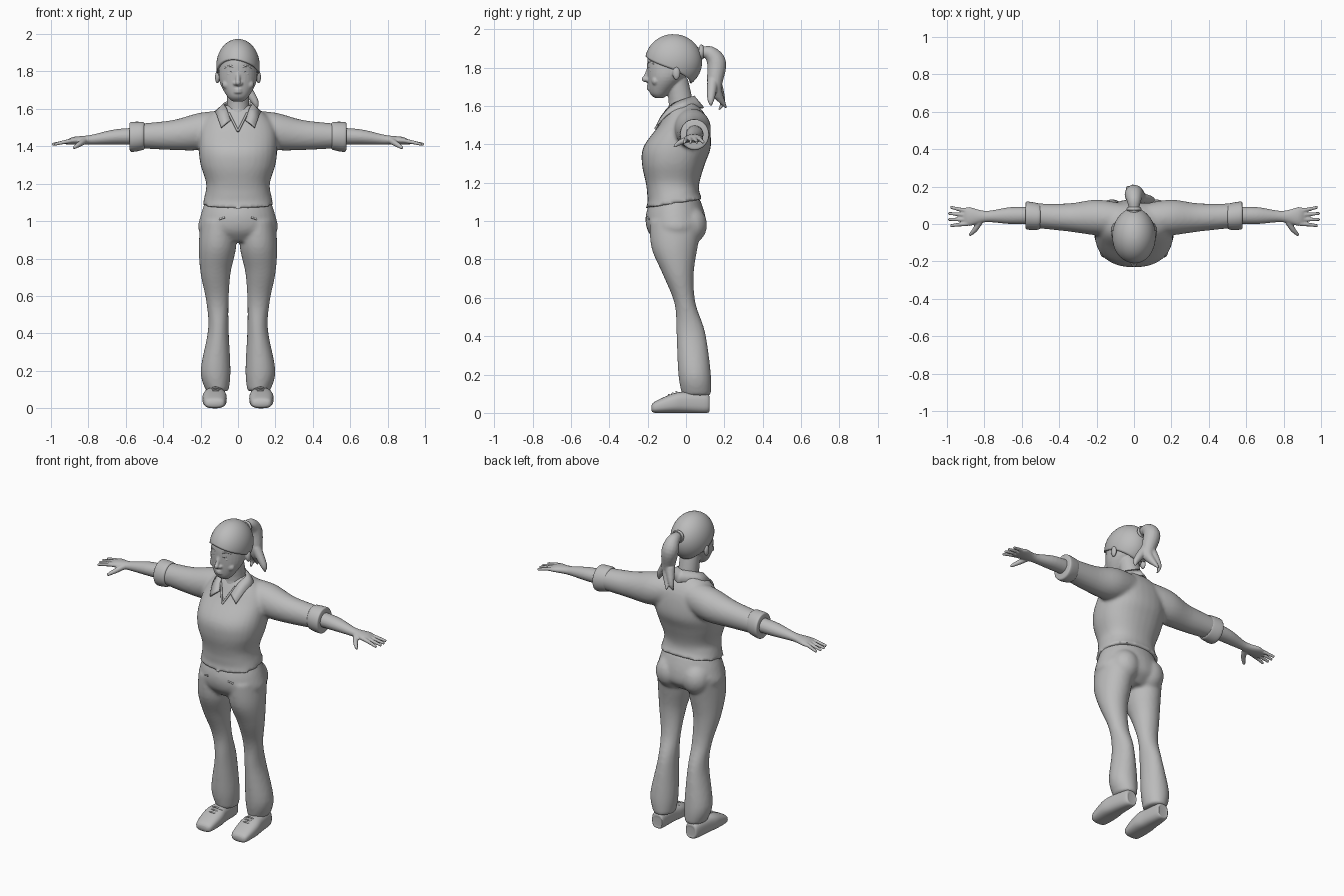
import bpy, bmesh, math
from mathutils import Vector, Matrix

cube = bpy.data.objects.get("Cube")
if cube:
    bpy.data.objects.remove(cube)

tone = (.5, .5, .5, 1)
grey = bpy.data.materials.new("plain_grey")
grey.use_nodes = True
grey.diffuse_color = tone
grey.node_tree.nodes["Principled BSDF"].inputs["Base Color"].default_value = tone
SIDES = (1, -1)


def curve_through(rows, steps=5):
    """Catmull-Rom interpolation of rows of numbers."""
    result, last = [], len(rows) - 1
    for index in range(last):
        before, start, end, after = (rows[max(0, min(last, index + k))] for k in (-1, 0, 1, 2))
        for step in range(steps):
            t = step / steps
            result.append([q + t / 2 * (r - p + t * (2 * p - 5 * q + 4 * r - s + t * (3 * (q - r) + s - p)))
                           for p, q, r, s in zip(before, start, end, after)])
    return result + [list(rows[last])]


def circle(count):
    angles = [math.tau * k / count for k in range(count)]
    return [(math.cos(angle), math.sin(angle)) for angle in angles]


def bridge(bm, rings):
    """Join neighbouring closed rings of vertices with quads."""
    for upper, lower in zip(rings, rings[1:]):
        for k in range(len(upper)):
            bm.faces.new((upper[k - 1], upper[k], lower[k], lower[k - 1]))


def skin(bm, outlines):
    rings = [[bm.verts.new(point) for point in outline] for outline in outlines]
    bridge(bm, rings)
    bm.faces.new(rings[0])
    bm.faces.new(rings[-1])


def loft(bm, axis, rows, side=1, power=1):
    """Each row: position on the axis, then low and high bounds on the other two axes."""
    across, along = [k for k in range(3) if k != axis]
    outlines = []
    for position, low_a, high_a, low_b, high_b in curve_through(rows):
        outline = []
        for cos, sin in circle(32):
            point = Vector()
            point[axis] = position
            point[across] = (low_a + high_a + (high_a - low_a) * math.copysign(abs(cos) ** power, cos)) / 2
            point[along] = (low_b + high_b + (high_b - low_b) * math.copysign(abs(sin) ** power, sin)) / 2
            point.x *= side
            outline.append(point)
        outlines.append(outline)
    skin(bm, outlines)


def body(bm, rows, power=1):
    """Symmetric upright loft: height, half width, front, back."""
    loft(bm, 2, [(z, -width, width, front, back) for z, width, front, back in rows], power=power)


def tube(bm, rows, side=1):
    """Each row: a path point and the radius there."""
    path = curve_through(rows)
    outlines = []
    for index, (x, y, z, radius) in enumerate(path):
        ahead, behind = path[min(index + 1, len(path) - 1)], path[max(index - 1, 0)]
        tangent = (Vector(ahead[:3]) - Vector(behind[:3])).normalized()
        reference = Vector((1, 0, 0)) if abs(tangent.x) < .8 else Vector((0, 0, 1))
        right = tangent.cross(reference).normalized()
        up = tangent.cross(right)
        ring = [Vector((x, y, z)) + radius * (right * cos + up * sin) for cos, sin in circle(16)]
        outlines.append([(point.x * side, point.y, point.z) for point in ring])
    skin(bm, outlines)


def ball(bm, centre, size):
    matrix = Matrix.Translation(centre) @ Matrix.Diagonal((*size, 1))
    bmesh.ops.create_uvsphere(bm, u_segments=24, v_segments=14, radius=1, matrix=matrix)


def finish(name, bm, voxel=0, blur=0, thickness=0):
    """Make the object; a voxel size melts its overlapping volumes into one skin."""
    bmesh.ops.recalc_face_normals(bm, faces=bm.faces)
    mesh = bpy.data.meshes.new(name)
    bm.to_mesh(mesh)
    bm.free()
    mesh.materials.append(grey)
    part = bpy.data.objects.new(name, mesh)
    bpy.context.collection.objects.link(part)
    bpy.ops.object.select_all(action='DESELECT')
    part.select_set(True)
    bpy.context.view_layer.objects.active = part
    bpy.ops.object.shade_smooth_by_angle(angle=math.radians(50))
    if thickness:
        solid = part.modifiers.new("Thickness", 'SOLIDIFY')
        solid.thickness, solid.offset = thickness, 0
    if voxel:
        melt = part.modifiers.new("Blend", 'REMESH')
        melt.mode, melt.voxel_size, melt.use_smooth_shade = 'VOXEL', voxel, True
        soften = part.modifiers.new("Soften", 'SMOOTH')
        soften.iterations, soften.factor = blur, .5


# Shirt: torso and sleeves blended, the hem rising towards the back
shirt = bmesh.new()
body(shirt, [(1.09, .19, -.21, .09), (1.13, .18, -.2, .07), (1.2, .17, -.21, .07), (1.3, .2, -.23, .1),
             (1.39, .21, -.22, .13), (1.5, .2, -.14, .12), (1.57, .15, -.1, .09), (1.62, .07, -.07, .04)], power=.88)
for vert in shirt.verts:
    if vert.co.z < 1.16:
        vert.co.z += (vert.co.y + .06) * .16
for side in SIDES:
    loft(shirt, 0, [(.06, -.06, .11, 1.41, 1.59), (.2, -.06, .13, 1.38, 1.58),
                    (.35, -.04, .11, 1.38, 1.54), (.54, -.02, .11, 1.39, 1.52)], side)
finish("shirt", shirt, voxel=.011, blur=4)

# Rolled cuffs
cuffs = bmesh.new()
for side in SIDES:
    loft(cuffs, 0, [(.5, -.01, .1, 1.39, 1.52), (.51, -.03, .11, 1.38, 1.53),
                    (.57, -.03, .12, 1.37, 1.53), (.58, -.02, .11, 1.39, 1.52)], side)
finish("sleeve_cuffs", cuffs)

# Collar flaps, folded out from the neck, with pointed front corners
collar = bmesh.new()
fold = [(0, .04, 1.65), (.07, -.02, 1.63), (.06, -.08, 1.6), (.04, -.13, 1.54)]
rim = [(0, .09, 1.59), (.11, 0, 1.59), (.11, -.09, 1.56), (.09, -.15, 1.5)]
for side in SIDES:
    inner, outer = ([collar.verts.new((x * side, y, z)) for x, y, z in curve_through(edge)] for edge in (fold, rim))
    for k in range(1, len(inner)):
        collar.faces.new((inner[k - 1], inner[k], outer[k], outer[k - 1]))
bmesh.ops.remove_doubles(collar, verts=collar.verts, dist=.001)
finish("collar", collar, thickness=.01)

# Neckline edge
neckline = bmesh.new()
for side in SIDES:
    tube(neckline, [(.05, -.1, 1.58, .006), (0, -.16, 1.48, .006)], side)
finish("neckline", neckline)

# Trousers: pelvis, seat and flared legs blended
trousers = bmesh.new()
body(trousers, [(1.12, .17, -.18, .07), (1.03, .2, -.21, .1), (.95, .21, -.2, .1), (.89, .13, -.15, .04)])
for side in SIDES:
    loft(trousers, 2, [(1, .01, .2, -.19, .09), (.86, .01, .21, -.18, .06), (.72, .04, .2, -.12, .04),
                       (.57, .05, .17, -.06, .05), (.42, .05, .16, -.05, .1), (.2, .04, .2, -.04, .13),
                       (.09, .05, .17, -.02, .13)], side)
    ball(trousers, (side * .09, .02, .98), (.09, .09, .1))
finish("trousers", trousers, voxel=.011, blur=4)

# Pocket slits
slits = bmesh.new()
for side in SIDES:
    tube(slits, [(.07, -.2, 1.02, .005), (.1, -.19, 1.01, .005)], side)
finish("pocket_slits", slits)

# Shoes with laces
shoes, laces = bmesh.new(), bmesh.new()
for side in SIDES:
    loft(shoes, 1, [(.12, .09, .14, .02, .07), (.11, .08, .16, 0, .1), (0, .07, .18, 0, .11),
                    (-.07, .06, .19, 0, .1), (-.16, .07, .18, 0, .06), (-.18, .09, .16, .01, .04)], side, power=.75)
    for row in range(3):
        y, z = -.04 - row * .02, .11 - row * .008
        tube(laces, [(.08, y, z - .015, .005), (.12, y - .01, z, .005), (.16, y, z - .015, .005)], side)
finish("shoes", shoes)
finish("shoe_laces", laces)

# Forearms and hands, four spread fingers and a thumb
arms = bmesh.new()
for side in SIDES:
    loft(arms, 0, [(.53, 0, .09, 1.41, 1.5), (.66, 0, .09, 1.41, 1.49), (.79, .01, .07, 1.41, 1.46),
                   (.88, -.01, .09, 1.41, 1.45), (.92, 0, .08, 1.41, 1.43)], side)
    for finger in range(4):
        root, end = .07 - finger * .023, .09 - finger * .033
        tip = Vector((1 - abs(finger - 1.5) * .012, end, 1.41))
        tube(arms, [(.89, root, 1.43, .012), (.94, (root + end) / 2, 1.42, .01), (*tip, .008)], side)
    tube(arms, [(.82, .02, 1.43, .018), (.85, -.03, 1.41, .014), (.88, -.06, 1.39, .008)], side)
finish("arms_and_hands", arms, voxel=.005, blur=2)

# Head: skull, neck, nose, cheeks, lips and ears blended
head = bmesh.new()
body(head, [(1.64, .03, -.16, -.12), (1.67, .06, -.19, -.08), (1.75, .1, -.2, 0),
            (1.85, .1, -.2, .05), (1.91, .08, -.17, .03), (1.94, .05, -.13, 0)])
body(head, [(1.48, .07, -.13, .05), (1.6, .06, -.09, .04), (1.74, .06, -.11, .01)])
tube(head, [(0, -.19, 1.8, .012), (0, -.21, 1.75, .012), (0, -.22, 1.74, .013), (0, -.2, 1.73, .01)])
for side in SIDES:
    ball(head, (side * .015, -.2, 1.735), (.011, .012, .01))
    ball(head, (side * .11, -.05, 1.77), (.013, .02, .035))
    ball(head, (side * .055, -.16, 1.73), (.03, .02, .025))
    tube(head, [(0, -.2, 1.7, .008), (.035, -.18, 1.71, .005)], side)
ball(head, (0, -.195, 1.69), (.02, .01, .008))
finish("head", head, voxel=.0055, blur=2)

# Eyes, lids and brows
eyes = bmesh.new()
for side in SIDES:
    ball(eyes, (side * .04, -.18, 1.785), (.018, .011, .01))
    for z, radius in ((1.79, .004), (1.82, .005)):
        tube(eyes, [(.02, -.195, z, radius), (.04, -.19, z + .01, radius), (.07, -.165, z, radius)], side)
finish("eyes_and_brows", eyes)

# Hair cap: part of an ellipsoid above a swept hairline, low at the nape and high at the front
hair = bmesh.new()
middle, size = Vector((0, -.065, 1.83)), Vector((.11, .143, .138))
layers = 20
columns = []
for cos, sin in circle(64):
    hairline = 1.79 - .07 * sin - .02 * cos * max(0, -sin)
    lowest = math.acos((hairline - middle.z) / size.z)
    column = []
    for layer in range(1, layers + 1):
        polar = lowest * layer / layers
        spot = Vector((math.sin(polar) * cos, math.sin(polar) * sin, math.cos(polar)))
        column.append(hair.verts.new(middle + spot * size))
    columns.append(column)
rings = list(zip(*columns))
bridge(hair, rings)
hair.faces.new(rings[0])
finish("hair_cap", hair, thickness=.012)

# Ponytail with loose tips, and its tie
tail = bmesh.new()
tube(tail, [(0, .05, 1.87, .03), (0, .09, 1.88, .03), (0, .13, 1.87, .04), (0, .16, 1.82, .05),
            (.02, .15, 1.72, .04), (.02, .16, 1.67, .03), (-.01, .21, 1.59, .005)])
tube(tail, [(.03, .14, 1.73, .03), (.09, .13, 1.64, .02), (.1, .13, 1.6, .005)])
tube(tail, [(0, .16, 1.71, .03), (-.03, .19, 1.62, .015), (-.03, .17, 1.58, .005)])
finish("ponytail", tail, voxel=.006, blur=2)
tie = bmesh.new()
tube(tie, [(0, .07, 1.88, .035), (0, .08, 1.88, .04), (0, .09, 1.88, .035)])
finish("hair_tie", tie)
